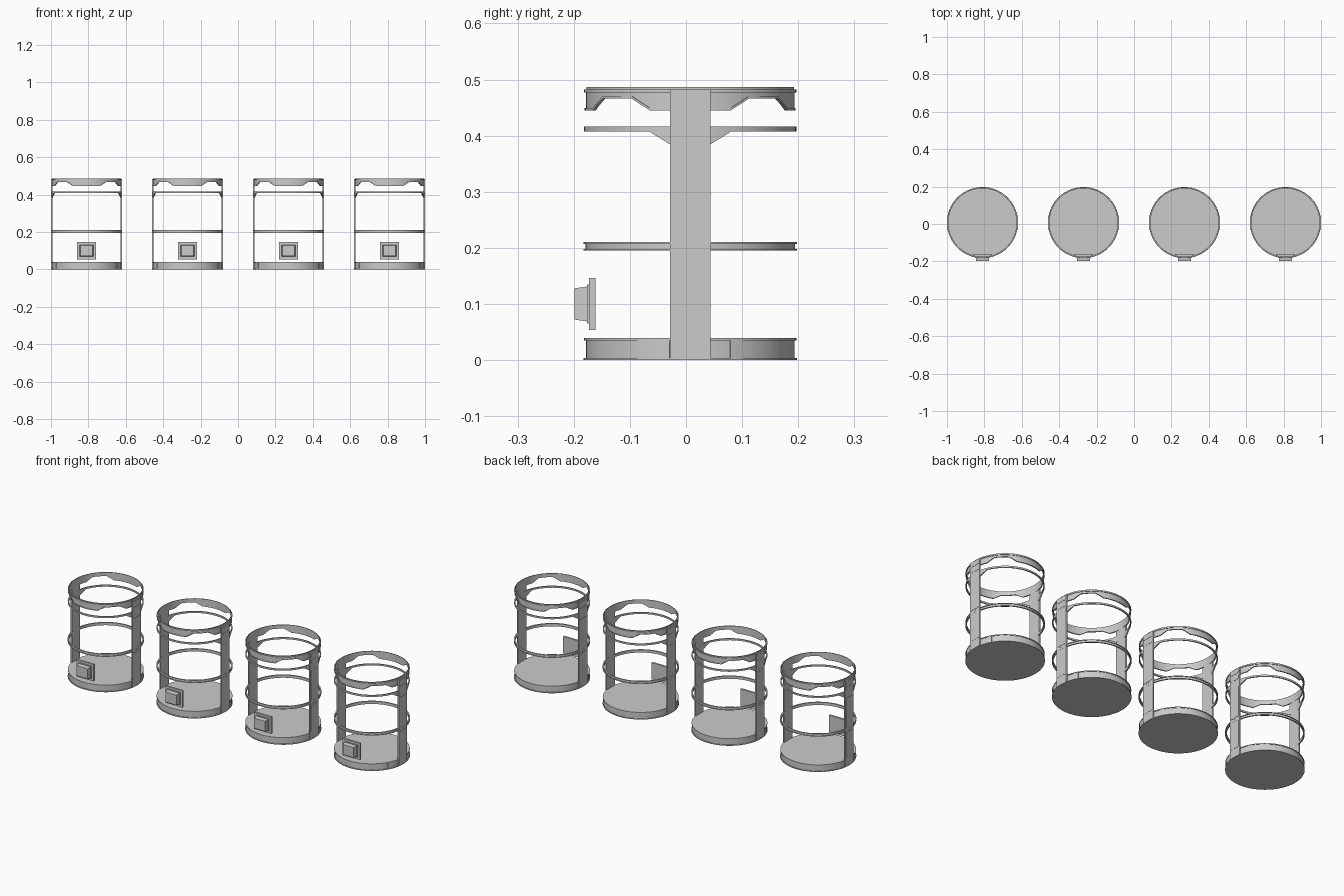
import bpy, bmesh
from math import sin, cos, radians

cube = bpy.data.objects.get("Cube")
if cube:
    bpy.data.objects.remove(cube, do_unlink=True)

GREY = (0.6, 0.6, 0.6, 1)
mat = bpy.data.materials.new("light grey")
mat.use_nodes = True
mat.diffuse_color = GREY
mat.node_tree.nodes["Principled BSDF"].inputs["Base Color"].default_value = GREY

CENTRES = [-0.81, -0.27, 0.27, 0.81]
CY = 0.0075
STEP = 3.75   # degrees per segment


def place(name, bm):
    """Share one mesh between the four cages."""
    bmesh.ops.remove_doubles(bm, verts=bm.verts, dist=1e-6)
    bmesh.ops.recalc_face_normals(bm, faces=bm.faces)
    mesh = bpy.data.meshes.new(name)
    bm.to_mesh(mesh)
    bm.free()
    mesh.materials.append(mat)
    for i, x in enumerate(CENTRES):
        ob = bpy.data.objects.new(f"{name}_{i + 1}", mesh)
        ob.location = (x, CY, 0)
        bpy.context.collection.objects.link(ob)
        if i == 0:
            bpy.ops.object.select_all(action='DESELECT')
            ob.select_set(True)
            bpy.context.view_layer.objects.active = ob
            bpy.ops.object.shade_smooth_by_angle(angle=radians(30))


def sweep(bm, profile, start=0, end=360, lower=None):
    """Turn a closed (radius, z, follows_lower_edge) profile about the axis."""
    count = round((end - start) / STEP)
    rows = []
    for k in range(count + 1):
        a = start + k * (end - start) / count
        c, s = cos(radians(a)), sin(radians(a))
        rows.append([bm.verts.new((p[0] * c, p[0] * s,
                                   p[1] + (lower(a) if len(p) > 2 else 0)))
                     for p in profile])
    n = len(profile)
    for r0, r1 in zip(rows, rows[1:]):
        for j in range(n):
            m = (j + 1) % n
            if profile[j][0] + profile[m][0] == 0:
                continue
            quad = [r0[j], r1[j], r1[m], r0[m]]
            if profile[j][0] == 0:
                quad.pop(1)
            elif profile[m][0] == 0:
                quad.pop(2)
            bm.faces.new(quad)
    if end - start < 360:
        bm.faces.new(rows[0])
        bm.faces.new(rows[-1])


def box(bm, lo, hi, taper=1.0):
    """Box between two corners; taper shrinks its -y face."""
    mid = [(a + b) / 2 for a, b in zip(lo, hi)]
    vs = bmesh.ops.create_cube(bm, size=1)["verts"]
    for v in vs:
        t = taper if v.co.y < 0 else 1
        v.co = (mid[0] + v.co.x * (hi[0] - lo[0]) * t,
                mid[1] + v.co.y * (hi[1] - lo[1]),
                mid[2] + v.co.z * (hi[2] - lo[2]) * t)


def fold(a):
    """Angle to the nearest cardinal direction."""
    a %= 90
    return min(a, 90 - a)


def ramp(t, t0, t1, z0, z1):
    k = max(0, min(1, (t - t0) / (t1 - t0)))
    return z0 + k * (z1 - z0)


# Solid base drum with flanges
bm = bmesh.new()
sweep(bm, [(0, 0), (0.19, 0), (0.19, 0.004), (0.186, 0.004),
           (0.186, 0.035), (0.189, 0.035), (0.189, 0.039), (0, 0.039)])
place("base_drum", bm)

# Raised panels around the base rim
bm = bmesh.new()
for turn in (0, 180):
    for a0, a1 in ((-30, -11.25), (22.5, 30)):
        sweep(bm, [(0.185, 0.004), (0.188, 0.004), (0.188, 0.035), (0.185, 0.035)],
              turn + a0, turn + a1)
place("base_rim_panel", bm)

# Middle hoop with small flanges
bm = bmesh.new()
sweep(bm, [(0.183, 0.195), (0.19, 0.195), (0.19, 0.198), (0.187, 0.198),
           (0.187, 0.207), (0.19, 0.207), (0.19, 0.21), (0.183, 0.21)])
place("middle_hoop", bm)

# Upper hoop that deepens into gussets beside the posts
bm = bmesh.new()
sweep(bm, [(0.183, 0, True), (0.189, 0, True), (0.189, 0.416), (0.183, 0.416)],
      lower=lambda a: ramp(min(a % 180, 180 - a % 180), 11.25, 22.5, 0.385, 0.407))
place("upper_hoop", bm)

# Crown ring with four notches in its lower edge
bm = bmesh.new()
sweep(bm, [(0.182, 0, True), (0.188, 0, True), (0.188, 0.004, True),
           (0.186, 0.004, True), (0.186, 0.477), (0.189, 0.477),
           (0.189, 0.482), (0.185, 0.482), (0.185, 0.487), (0.182, 0.487)],
      lower=lambda a: ramp(fold(a), 22.5, 33.75, 0.445, 0.466))
place("crown_ring", bm)

# Side posts with shallow panels
posts, panels = bmesh.new(), bmesh.new()
for s in (-1, 1):
    def slab(b, x0, x1, half, z0, z1):
        box(b, (min(s * x0, s * x1), -half, z0), (max(s * x0, s * x1), half, z1))
    slab(posts, 0.182, 0.189, 0.036, 0.001, 0.482)
    for z0, z1 in ((0.047, 0.19), (0.215, 0.378), (0.422, 0.438), (0.455, 0.471)):
        slab(panels, 0.188, 0.19, 0.031, z0, z1)
place("side_post", posts)
place("post_panel", panels)

# Front box: back plate, step and tapered cover
bm = bmesh.new()
box(bm, (-0.052, -0.18, 0.054), (0.052, -0.169, 0.146))
box(bm, (-0.04, -0.184, 0.065), (0.04, -0.18, 0.135))
box(bm, (-0.037, -0.206, 0.069), (0.037, -0.184, 0.131), taper=0.9)
place("front_box", bm)
